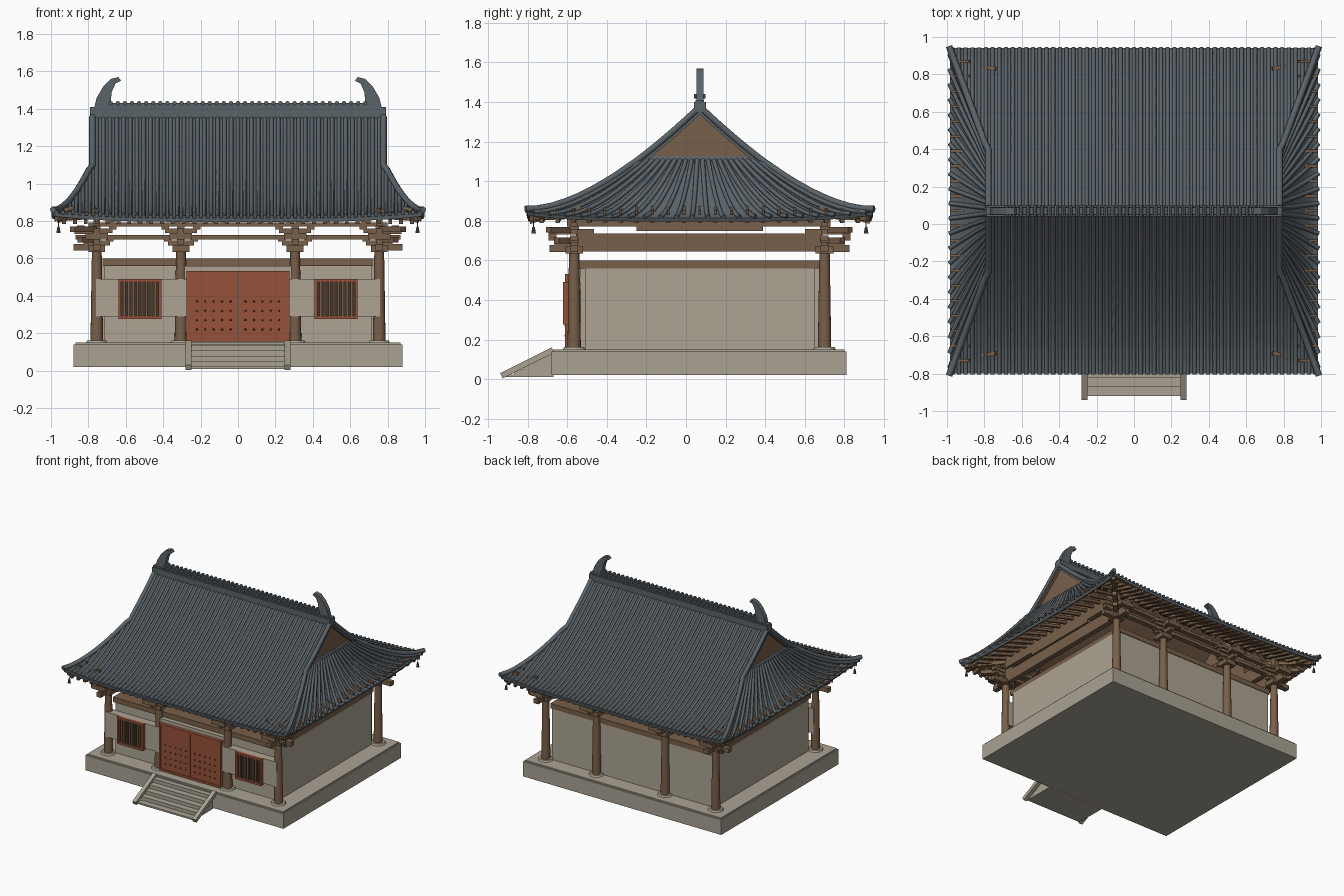
import bpy, bmesh, math
from mathutils import Vector, Matrix

if bpy.data.objects.get("Cube"):
    bpy.data.objects.remove(bpy.data.objects["Cube"])


def material(name, rgb):
    m = bpy.data.materials.new(name)
    m.use_nodes = True
    m.diffuse_color = (*rgb, 1)
    m.node_tree.nodes["Principled BSDF"].inputs["Base Color"].default_value = (*rgb, 1)
    return m


TILE = material("grey tile", (0.105, 0.125, 0.14))
STONE = material("pale stone", (0.40, 0.365, 0.295))
PLASTER = material("plaster", (0.42, 0.375, 0.295))
WOOD = material("brown wood", (0.19, 0.115, 0.067))
DARK = material("dark wood", (0.06, 0.037, 0.024))
RED = material("red lacquer", (0.31, 0.085, 0.042))

CY = 0.07            # ridge line
HIP, EAVE = 0.33, 0.87   # distances from the ridge line
VERGE, TIP = 0.785, 0.985


def make(name, bm, *mats, smooth=False):
    mesh = bpy.data.meshes.new(name)
    bm.to_mesh(mesh)
    bm.free()
    for m in mats:
        mesh.materials.append(m)
    ob = bpy.data.objects.new(name, mesh)
    bpy.context.collection.objects.link(ob)
    if smooth:
        select(ob)
        bpy.ops.object.shade_smooth_by_angle(angle=math.radians(40))
    return ob


def select(ob):
    bpy.ops.object.select_all(action='DESELECT')
    ob.select_set(True)
    bpy.context.view_layer.objects.active = ob


def box(bm, x0, x1, y0, y1, z0, z1):
    c = Vector((x0 + x1, y0 + y1, z0 + z1)) / 2
    size = Matrix.Diagonal((x1 - x0, y1 - y0, z1 - z0, 1))
    bmesh.ops.create_cube(bm, size=1, matrix=Matrix.Translation(c) @ size)


def beam(bm, p, q, w, h):
    p, q = Vector(p), Vector(q)
    d = q - p
    rot = d.to_track_quat('Y', 'Z').to_matrix().to_4x4()
    bmesh.ops.create_cube(bm, size=1, matrix=Matrix.Translation((p + q) / 2) @ rot
                          @ Matrix.Diagonal((w, d.length, h, 1)))


def cone(bm, x, y, z0, z1, r0, r1, n=16, rot=Matrix()):
    bmesh.ops.create_cone(bm, cap_ends=True, segments=n, radius1=r0, radius2=r1, depth=z1 - z0,
                          matrix=Matrix.Translation((x, y, (z0 + z1) / 2)) @ rot)


def boxes(name, mat, dims, mirror=False):
    bm = bmesh.new()
    for d in dims:
        box(bm, *d)
        if mirror:
            box(bm, -d[1], -d[0], *d[2:])
    return make(name, bm, mat)


def tubes(name, mat, paths, r):
    cu = bpy.data.curves.new(name, 'CURVE')
    cu.dimensions = '3D'
    cu.bevel_depth, cu.bevel_resolution, cu.use_fill_caps = r, 1, True
    for path in paths:
        sp = cu.splines.new('POLY')
        sp.points.add(len(path) - 1)
        for pt, co in zip(sp.points, path):
            pt.co = (*co, 1)
    cu.materials.append(mat)
    ob = bpy.data.objects.new(name, cu)
    bpy.context.collection.objects.link(ob)
    select(ob)
    bpy.ops.object.convert(target='MESH')


# Roof shape
def height(d):
    return 0.815 + 0.55 * max(0, 1 - d / EAVE) ** 1.5


def spread(d):
    return (d - HIP) / (EAVE - HIP)


def half_width(d):
    return VERGE + (TIP - VERGE) * max(0, spread(d))


def main_point(x, d, side, up=0):
    t = max(0, spread(d))
    lift = 0.03 * min(1, abs(x) / half_width(d)) ** 4 * t * t
    return (x, CY + side * d, height(d) + lift + up)


def skirt_point(k, t, side, up=0):
    d = HIP + (EAVE - HIP) * t
    return (side * (VERGE + (TIP - VERGE) * t), CY + k * d,
            height(d) + 0.03 * k ** 4 * t * t + up)


def sheet(name, rows):
    bm = bmesh.new()
    grid = [[bm.verts.new(p) for p in row] for row in rows]
    for a, b in zip(grid, grid[1:]):
        for i in range(len(a) - 1):
            f = bm.faces.new((a[i], a[i + 1], b[i + 1], b[i]))
            f.normal_update()
            if f.normal.z < 0:
                f.normal_flip()
    ob = make(name, bm, TILE, WOOD)
    mod = ob.modifiers.new("thickness", 'SOLIDIFY')
    mod.thickness, mod.offset, mod.material_offset = 0.02, -1, 1


def steps(a, b, n):
    return [a + (b - a) * i / n for i in range(n + 1)]


main_tiles, skirt_tiles, ridges, main_rafters = [], [], [], []
for side, label in ((-1, "front"), (1, "back")):
    rows = steps(0, HIP, 5) + steps(HIP, EAVE, 8)[1:]
    sheet(label + "_roof", [[main_point(s * half_width(d), d, side) for s in steps(-1, 1, 16)] for d in rows])
    for x in steps(-0.972, 0.972, 54):
        start = HIP + max(0, (abs(x) - VERGE) / (TIP - VERGE)) * (EAVE - HIP)
        start = 0.01 if abs(x) < VERGE else start
        main_tiles.append([main_point(x, d, side, 0.006) for d in steps(start, EAVE + 0.004, 10)])
for side, label in ((-1, "right"), (1, "left")):
    sheet(label + "_skirt_roof", [[skirt_point(k, t, side) for k in steps(-1, 1, 16)]
                                  for t in steps(-0.1, 1, 9)])
    for k in steps(-0.96, 0.96, 21):
        skirt_tiles.append([skirt_point(k, t, side, 0.005) for t in steps(-0.05, 1.01, 8)])
    # Verge and hip ridges
    for s in (-1, 1):
        ridges.append([main_point(side * 0.778, d, s, 0.012) for d in steps(0.02, HIP, 6)]
                      + [skirt_point(s, t, side, 0.014) for t in steps(0.05, 1.02, 8)])
tubes("main_roof_tiles", TILE, main_tiles, 0.011)
tubes("skirt_roof_tiles", TILE, skirt_tiles, 0.012)
tubes("verge_and_hip_ridges", TILE, ridges, 0.018)

# Main ridge with cap tiles and curled end ornaments
boxes("main_ridge", TILE, [(-0.79, 0.79, CY - 0.03, CY + 0.03, 1.35, 1.40),
                           (-0.79, 0.79, CY - 0.022, CY + 0.022, 1.38, 1.41),
                           (-0.72, 0.72, CY - 0.018, CY + 0.018, 1.40, 1.432)])
bm = bmesh.new()
for x in steps(-0.68, 0.68, 36):
    cone(bm, x, CY, 1.401, 1.459, 0.012, 0.012, 8, Matrix.Rotation(math.pi / 2, 4, 'X'))
make("ridge_cap_tiles", bm, TILE)
CURL = [(0.77, 1.40), (0.755, 1.46), (0.72, 1.52), (0.68, 1.56), (0.64, 1.57), (0.625, 1.55),
        (0.655, 1.535), (0.675, 1.49), (0.685, 1.40)]
bm = bmesh.new()
for s in (-1, 1):
    f = bm.faces.new([bm.verts.new((s * x, CY - 0.018, z)) for x, z in CURL])
    ext = bmesh.ops.extrude_face_region(bm, geom=[f])
    bmesh.ops.translate(bm, vec=(0, 0.036, 0), verts=[v for v in ext["geom"] if isinstance(v, bmesh.types.BMVert)])
bmesh.ops.recalc_face_normals(bm, faces=bm.faces)
make("ridge_end_ornaments", bm, TILE)

# Gables and their trim
bm, trim = bmesh.new(), bmesh.new()
for s in (-1, 1):
    apex, a, b = [(s * 0.762, CY + y, z) for y, z in ((0, 1.35), (-0.315, 1.085), (0.315, 1.085))]
    bm.faces.new([bm.verts.new(p) for p in (apex, a, b)])
    for p, q in ((apex, a), (apex, b), (a, b)):
        beam(trim, p, q, 0.02, 0.014)
make("gable_panels", bm, WOOD)
make("gable_trim", trim, RED)

# Rafters under the eaves
bm = bmesh.new()
for s in (-1, 1):
    for x in steps(-0.93, 0.93, 32):
        beam(bm, (x, CY + s * 0.6, 0.868), (x, CY + s * 0.86, 0.795), 0.02, 0.022)
    for y in steps(-0.80, 0.80, 20):
        start = 0.80 if abs(y) < 0.55 else 0.88
        beam(bm, (s * start, CY + y, 0.90 if start < 0.85 else 0.873), (s * 0.982, CY + y, 0.842), 0.014, 0.02)
        beam(bm, (s * 0.74, CY + y * 0.95, 0.86), (s * 0.965, CY + y, 0.80), 0.02, 0.022)
    for k in (-1, 1):
        beam(bm, (s * 0.70, CY + k * 0.56, 0.83), (s * 0.97, CY + k * 0.85, 0.815), 0.03, 0.03)
make("eave_rafters", bm, WOOD)

# Platform and stairs
boxes("platform", STONE, [(-0.88, 0.88, -0.68, 0.81, 0.02, 0.14), (-0.87, 0.87, -0.67, 0.80, 0.14, 0.15)])
boxes("steps", STONE, [(-0.25, 0.25, -0.72 - 0.05 * i, -0.67, 0.01, 0.135 - 0.028 * i) for i in range(5)])
bm = bmesh.new()
for s in (-1, 1):
    beam(bm, (s * 0.265, -0.672, 0.147), (s * 0.265, -0.933, 0.017), 0.032, 0.03)
make("stair_side_rails", bm, STONE)

# Walls
boxes("walls", PLASTER, [(-0.715, 0.715, -0.535, 0.68, 0.15, 0.56), (-0.73, 0.73, -0.51, 0.65, 0.15, 0.56)])
boxes("wall_top_beam", WOOD, [(-0.725, 0.725, -0.55, 0.685, 0.56, 0.60)])
boxes("window_wall_panels", PLASTER, [(0.27, 0.76, -0.597, -0.53, 0.29, 0.49)], True)
boxes("door_surround", PLASTER, [(-0.285, 0.285, -0.585, -0.53, 0.15, 0.56)])

# Columns with stone footings
SPOTS = [(x, y) for y in (-0.565, 0.70) for x in (-0.755, -0.305, 0.305, 0.755)]
bm, foot = bmesh.new(), bmesh.new()
for x, y in SPOTS:
    cone(bm, x, y, 0.15, 0.65, 0.034, 0.026)
    cone(foot, x, y, 0.148, 0.162, 0.058, 0.05)
make("columns", bm, WOOD, smooth=True)
make("column_footings", foot, STONE, smooth=True)

# Brackets on the columns
bm = bmesh.new()
for x, y in SPOTS:
    out = -1 if y < 0 else 1
    corner = abs(x) > 0.5
    sx = math.copysign(1, x)
    box(bm, x - 0.045, x + 0.045, y - 0.045, y + 0.045, 0.635, 0.672)
    for r, z in ((0.07, 0.67), (0.085, 0.735)):
        box(bm, x - r, x + r, y - 0.018, y + 0.018, z, z + 0.025)
        for e in (-r, 0, r):
            box(bm, x + e - 0.02, x + e + 0.02, y - 0.024, y + 0.024, z + 0.02, z + 0.04)
    beam(bm, (x, y - out * 0.1, 0.688), (x, y + out * 0.10, 0.688), 0.035, 0.028)
    beam(bm, (x, y - out * 0.1, 0.745), (x, y + out * 0.13, 0.745), 0.035, 0.028)
    box(bm, x - 0.06, x + 0.06, y + out * 0.11 - 0.02, y + out * 0.11 + 0.02, 0.70, 0.735)
    if corner:
        beam(bm, (x, y, 0.66), (x + sx * 0.125, y, 0.66), 0.04, 0.035)
        beam(bm, (x, y, 0.66), (x, y + out * 0.125, 0.66), 0.04, 0.035)
        beam(bm, (x, y, 0.745), (x + sx * 0.12, y, 0.745), 0.035, 0.028)
        for z, reach in ((0.70, 0.09), (0.755, 0.13)):
            beam(bm, (x, y, z), (x + sx * reach, y + out * reach, z), 0.035, 0.03)
make("column_brackets", bm, WOOD)

# Tie beams, eave purlins and slanted struts
bm = bmesh.new()
for y in (-0.565, 0.70):
    box(bm, -0.87, 0.87, y - 0.02, y + 0.02, 0.70, 0.725)
    for z in (0.77, 0.86):
        box(bm, -0.80, 0.80, y - 0.018, y + 0.018, z, z + 0.022)
    for x in steps(-0.6, 0.6, 6):
        for s in (-1, 1):
            beam(bm, (x, y, 0.865), (x + s * 0.085, y, 0.785), 0.022, 0.02)
for x in (-0.755, 0.755):
    box(bm, x - 0.02, x + 0.02, -0.555, 0.69, 0.645, 0.735)
    box(bm, x - 0.02, x + 0.02, -0.25, 0.39, 0.748, 0.775)
    box(bm, x - 0.018, x + 0.018, -0.60, 0.73, 0.772, 0.88)
    box(bm, x - 0.012, x + 0.012, CY - 0.30, CY + 0.30, 0.88, 1.08)
make("beams_and_struts", bm, WOOD)

# Double door with frame and studs
boxes("door_leaves", RED, [(0.003, 0.262, -0.605, -0.58, 0.17, 0.522)], True)
boxes("door_frame", RED, [(-0.275, 0.275, -0.612, -0.58, 0.518, 0.532), (-0.275, -0.26, -0.612, -0.58, 0.16, 0.53),
                          (0.26, 0.275, -0.612, -0.58, 0.16, 0.53), (-0.27, 0.27, -0.612, -0.58, 0.155, 0.172)])
bm = bmesh.new()
for s in (-1, 1):
    for x in steps(0.04, 0.22, 4):
        for z in steps(0.22, 0.37, 3):
            cone(bm, s * x, -0.608, z - 0.005, z + 0.005, 0.006, 0.004, 8, Matrix.Rotation(math.pi / 2, 4, 'X'))
make("door_studs", bm, DARK)

# Barred windows
boxes("window_backing", DARK, [(0.42, 0.63, -0.602, -0.59, 0.285, 0.48)], True)
boxes("window_frames", RED, [(0.41, 0.64, -0.622, -0.59, 0.275, 0.292), (0.41, 0.64, -0.622, -0.59, 0.475, 0.49),
                             (0.41, 0.425, -0.622, -0.59, 0.28, 0.485), (0.625, 0.64, -0.622, -0.59, 0.28, 0.485)], True)
boxes("window_bars", WOOD, [(x - 0.006, x + 0.006, -0.615, -0.60, 0.285, 0.48) for x in steps(0.442, 0.608, 7)], True)

# Corner wind bells
bm = bmesh.new()
for s in (-1, 1):
    for k in (-1, 1):
        cone(bm, s * 0.96, CY + k * 0.84, 0.735, 0.77, 0.012, 0.006, 10)
        cone(bm, s * 0.96, CY + k * 0.84, 0.765, 0.84, 0.003, 0.003, 6)
make("corner_bells", bm, TILE)
